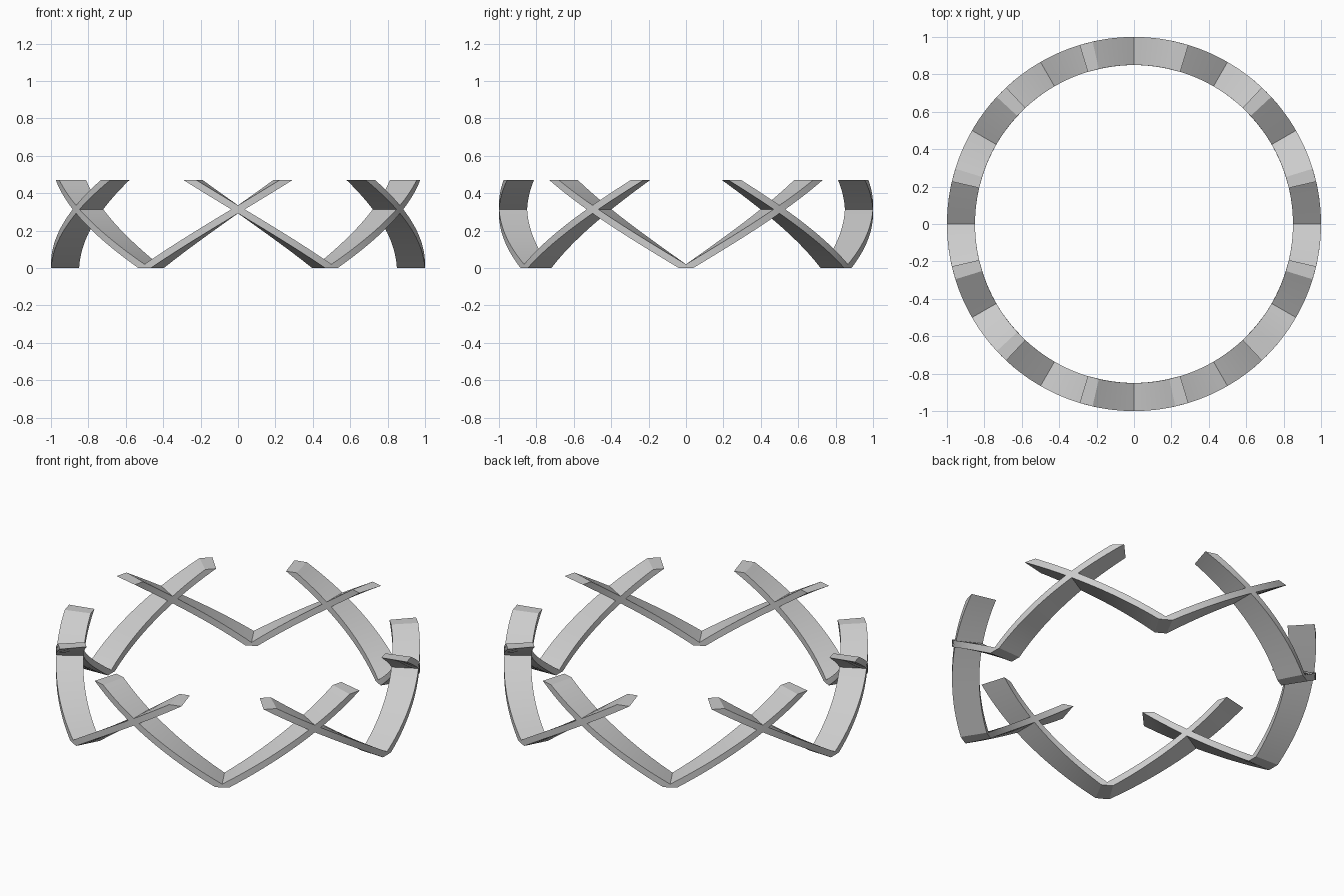
import bpy, bmesh
from math import sin, cos, radians

cube = bpy.data.objects.get("Cube")
if cube:
    bpy.data.objects.remove(cube, do_unlink=True)

OUTER, INNER, HEIGHT = 1.0, 0.85, 0.47
NOTCH = 0.02           # height of the upper edge at the foot of each V
HALF = 2.05            # half width of a strip, in degrees
TOP_ANGLE = 42.8       # where the upper edge reaches the top
CROSS = 30.0           # where two strips cross
SLOPE = (HEIGHT - NOTCH) / TOP_ANGLE


def upper(a):
    return (a, NOTCH + SLOPE * a)


def lower(a):
    return (a, NOTCH + SLOPE * (a - 2 * HALF))


def rungs(a0, b0, a1, b1, n):
    """Pairs of upper and lower edge points, evenly spaced along a strip."""
    return [(upper(a0 + (a1 - a0) * i / n), lower(b0 + (b1 - b0) * i / n))
            for i in range(n + 1)]


# Strip outline: foot, lower arm, crossing diamond, upper arm
foot = 2 * HALF - NOTCH / SLOPE
ladder = [(upper(0), (0, 0))]
ladder += rungs(foot, foot, CROSS - HALF, CROSS, 14)
diamond = len(ladder) - 1
ladder += rungs(CROSS, CROSS + HALF, TOP_ANGLE, TOP_ANGLE + 2 * HALF, 8)

bm = bmesh.new()


def vert(point, radius, centre, side):
    a = radians(centre + side * point[0])
    return bm.verts.new((radius * cos(a), radius * sin(a), point[1]))


def add_strip(centre, side):
    rows = [[vert(p, r, centre, side) for p in pair for r in (OUTER, INNER)]
            for pair in ladder]
    for i, (r0, r1) in enumerate(zip(rows, rows[1:])):
        uo0, ui0, lo0, li0 = r0
        uo1, ui1, lo1, li1 = r1
        if i == diamond:
            # the crossing is shared, so only one strip fills it
            if side > 0:
                bm.faces.new((uo0, lo0, lo1, uo1))
                bm.faces.new((ui0, ui1, li1, li0))
            continue
        bm.faces.new((uo0, lo0, lo1, uo1))
        bm.faces.new((ui0, ui1, li1, li0))
        bm.faces.new((uo0, uo1, ui1, ui0))
        bm.faces.new((lo0, li0, li1, lo1))
    uo, ui, lo, li = rows[-1]
    bm.faces.new((uo, lo, li, ui))


# Six Vs around the ring, each with two mirrored strips
for k in range(6):
    for side in (1, -1):
        add_strip(60 * k, side)

bmesh.ops.remove_doubles(bm, verts=bm.verts, dist=0.0005)
loose = [v for v in bm.verts if not v.link_faces]
bmesh.ops.delete(bm, geom=loose, context='VERTS')
bmesh.ops.recalc_face_normals(bm, faces=bm.faces)

mesh = bpy.data.meshes.new("lattice_ring")
bm.to_mesh(mesh)
bm.free()
ring = bpy.data.objects.new("lattice_ring", mesh)
bpy.context.collection.objects.link(ring)

# Plain grey
grey = bpy.data.materials.new("light_grey")
grey.use_nodes = True
colour = (0.6, 0.6, 0.6, 1)
grey.diffuse_color = colour
grey.node_tree.nodes["Principled BSDF"].inputs["Base Color"].default_value = colour
mesh.materials.append(grey)

for ob in bpy.context.selected_objects:
    ob.select_set(False)
ring.select_set(True)
bpy.context.view_layer.objects.active = ring
bpy.ops.object.shade_smooth_by_angle(angle=radians(25))
